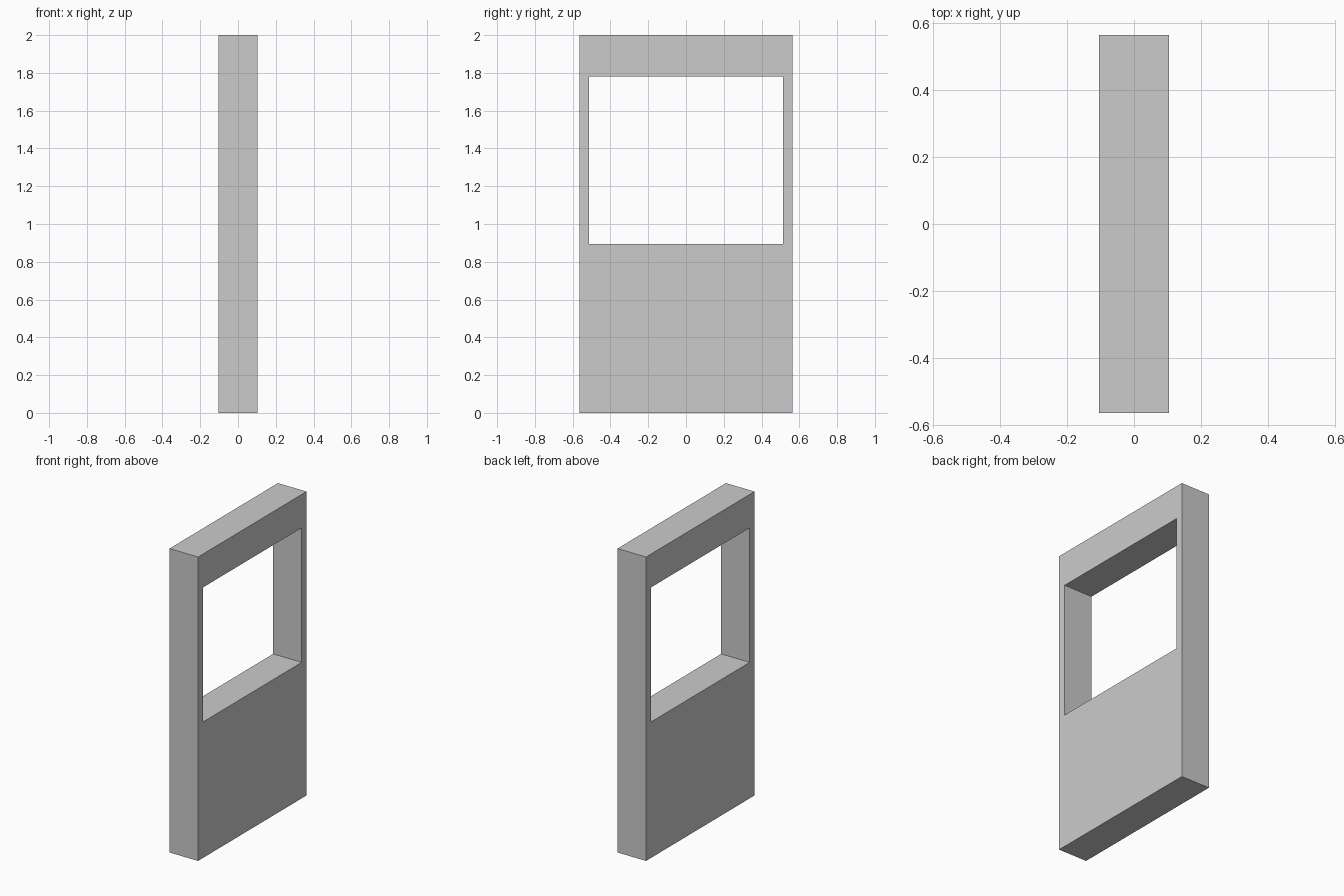
import bpy, bmesh

if "Cube" in bpy.data.objects:
    bpy.data.objects.remove(bpy.data.objects["Cube"])

HALF_T = 0.104                          # half thickness along x
OUTER = (-0.564, 0.564, 0.0, 2.0)       # y min, y max, z min, z max
OPENING = (-0.514, 0.514, 0.895, 1.78)


def ring(bm, x, rect):
    y0, y1, z0, z1 = rect
    return [bm.verts.new((x, y, z)) for y, z in ((y0, z0), (y1, z0), (y1, z1), (y0, z1))]


bm = bmesh.new()

# Front face of the panel: four quads around the window opening
outer, inner = ring(bm, -HALF_T, OUTER), ring(bm, -HALF_T, OPENING)
faces = []
for i in range(4):
    j = (i + 1) % 4
    faces.append(bm.faces.new((outer[i], outer[j], inner[j], inner[i])))

# Extrude through the wall thickness, keeping the first side as a cap
result = bmesh.ops.extrude_face_region(bm, geom=faces, use_keep_orig=True)
moved = [g for g in result["geom"] if isinstance(g, bmesh.types.BMVert)]
bmesh.ops.translate(bm, verts=moved, vec=(2 * HALF_T, 0, 0))
bmesh.ops.recalc_face_normals(bm, faces=bm.faces)

mesh = bpy.data.meshes.new("wall_panel_with_opening")
bm.to_mesh(mesh)
bm.free()
panel = bpy.data.objects.new("wall_panel_with_opening", mesh)
bpy.context.collection.objects.link(panel)
